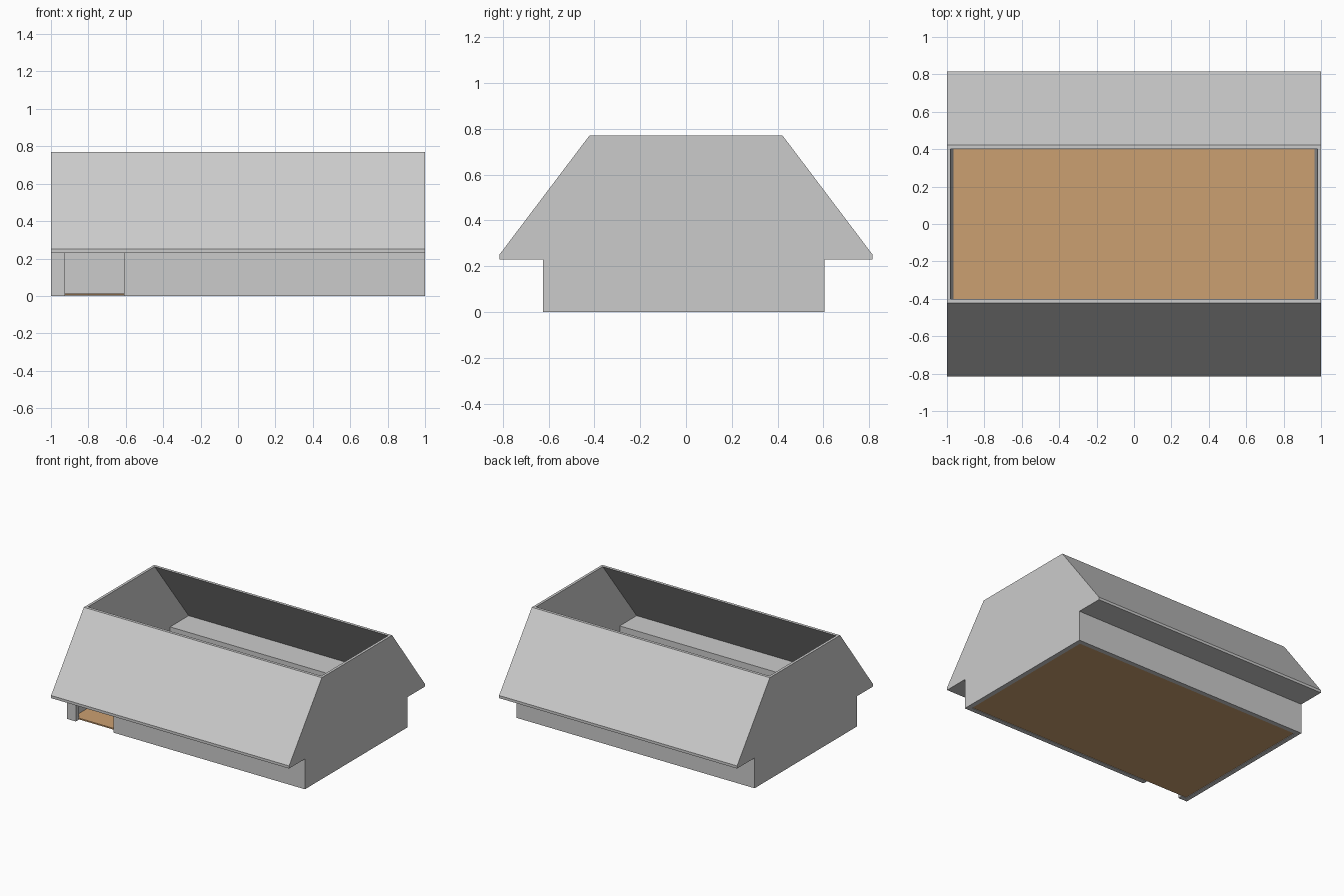
import bpy
import bmesh

if "Cube" in bpy.data.objects:
    bpy.data.objects.remove(bpy.data.objects["Cube"])


def material(name, rgb):
    m = bpy.data.materials.new(name)
    m.diffuse_color = (*rgb, 1)
    m.use_nodes = True
    m.node_tree.nodes["Principled BSDF"].inputs["Base Color"].default_value = m.diffuse_color
    return m


GREY = material("light grey", (0.6, 0.6, 0.6))
TAN = material("tan floor", (0.60, 0.35, 0.165))


def prism(name, profile, half_x, mat):
    """Extrude a (y, z) profile along x; half_x(z) gives the half length."""
    bm = bmesh.new()
    ends = [[bm.verts.new((s * half_x(z), y, z)) for y, z in profile] for s in (-1, 1)]
    bm.faces.new(ends[0])
    bm.faces.new(ends[1])
    n = len(profile)
    for i in range(n):
        j = (i + 1) % n
        bm.faces.new((ends[0][i], ends[0][j], ends[1][j], ends[1][i]))
    bmesh.ops.recalc_face_normals(bm, faces=bm.faces)
    mesh = bpy.data.meshes.new(name)
    bm.to_mesh(mesh)
    bm.free()
    mesh.materials.append(mat)
    ob = bpy.data.objects.new(name, mesh)
    bpy.context.collection.objects.link(ob)
    return ob


def box(name, lo, hi, mat):
    prof = [(lo[1], lo[2]), (hi[1], lo[2]), (hi[1], hi[2]), (lo[1], hi[2])]
    ob = prism(name, prof, lambda z: (hi[0] - lo[0]) / 2, mat)
    ob.location.x = (lo[0] + hi[0]) / 2
    return ob


def cut(target, cutter):
    mod = target.modifiers.new(cutter.name, 'BOOLEAN')
    mod.operation = 'DIFFERENCE'
    mod.solver = 'EXACT'
    mod.object = cutter
    cutter.hide_render = True
    cutter.hide_viewport = True
    cutter.display_type = 'WIRE'


# House shell: low walls, boxed eaves and steep roof with its top cut off
shell = prism("house_shell", [
    (-0.625, 0), (0.605, 0), (0.605, 0.23), (0.815, 0.23), (0.815, 0.25),
    (0.422, 0.77), (-0.422, 0.77), (-0.815, 0.25), (-0.815, 0.23), (-0.625, 0.23),
], lambda z: 1.0, GREY)

# Hollow interior, open at the top and bottom, end walls slightly tapered
hollow = prism("interior_cutter", [
    (-0.59, -0.05), (0.57, -0.05), (0.57, 0.25), (0.793, 0.25),
    (0.362, 0.82), (-0.362, 0.82), (-0.793, 0.25), (-0.59, 0.25),
], lambda z: 0.965 + 0.015 * z / 0.77, GREY)
cut(shell, hollow)

# Doorway in the front wall
door = box("doorway_cutter", (-0.925, -0.70, -0.05), (-0.61, -0.55, 0.23), GREY)
cut(shell, door)

# Floor set inside the walls
box("floor", (-0.967, -0.592, 0.004), (0.967, 0.572, 0.014), TAN)
